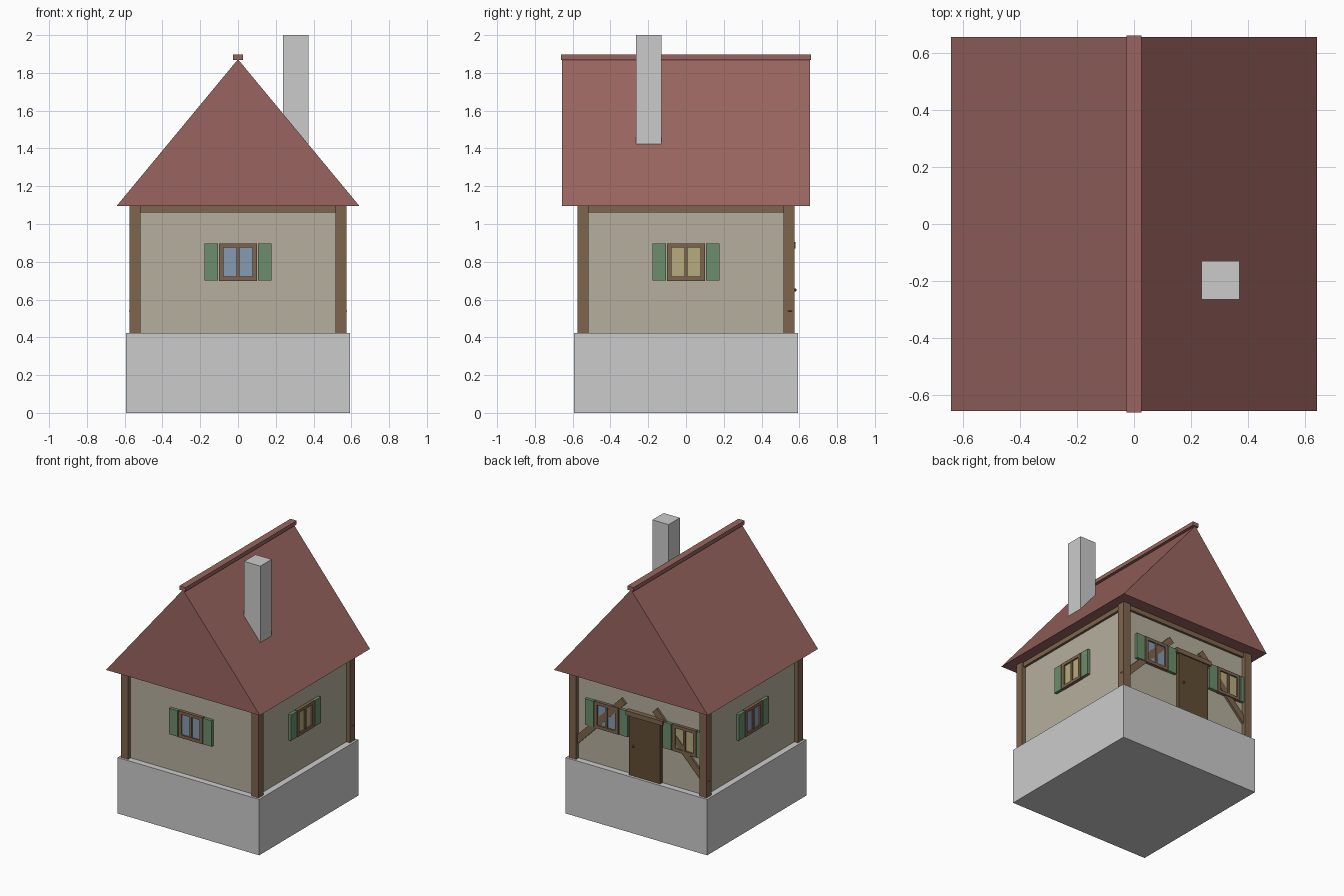
import bpy, bmesh
from math import radians, atan2, hypot
from mathutils import Matrix, Vector

if "Cube" in bpy.data.objects:
    bpy.data.objects.remove(bpy.data.objects["Cube"])


def material(name, rgb):
    m = bpy.data.materials.new(name)
    m.diffuse_color = (*rgb, 1)
    m.use_nodes = True
    m.node_tree.nodes["Principled BSDF"].inputs["Base Color"].default_value = m.diffuse_color
    return m


ROOF = material("roof_red", (0.32, 0.13, 0.115))
PLASTER = material("plaster", (0.46, 0.43, 0.34))
WOOD = material("timber", (0.21, 0.13, 0.075))
DOOR = material("door_wood", (0.12, 0.075, 0.035))
GREEN = material("shutter_green", (0.15, 0.27, 0.15))
BLUE = material("blue_glass", (0.24, 0.33, 0.44))
YELLOW = material("lit_glass", (0.47, 0.41, 0.21))


def finish(name, bm, mat=None):
    bmesh.ops.recalc_face_normals(bm, faces=bm.faces)
    me = bpy.data.meshes.new(name)
    bm.to_mesh(me)
    bm.free()
    ob = bpy.data.objects.new(name, me)
    bpy.context.collection.objects.link(ob)
    if mat:
        me.materials.append(mat)
    return ob


def boxes(name, spans, mat=None, angle=0):
    """Boxes given as (x0, x1, y0, y1, z0, z1), turned about z by angle."""
    bm = bmesh.new()
    turn = Matrix.Rotation(radians(angle), 4, 'Z')
    for x0, x1, y0, y1, z0, z1 in spans:
        place = Matrix.Translation(((x0 + x1) / 2, (y0 + y1) / 2, (z0 + z1) / 2))
        size = Matrix.Diagonal((x1 - x0, y1 - y0, z1 - z0, 1))
        bmesh.ops.create_cube(bm, size=1, matrix=turn @ place @ size)
    return finish(name, bm, mat)


# Stone base and plastered walls
boxes("stone_base", [(-.592, .592, -.592, .592, 0, .422)])
boxes("walls", [(-.545, .545, -.545, .545, .42, 1.1)], PLASTER)

# Corner posts and top beams
boxes("corner_posts", [(sx * .545 - .03, sx * .545 + .03, sy * .545 - .03, sy * .545 + .03, .42, 1.1)
                       for sx in (-1, 1) for sy in (-1, 1)], WOOD)
for side, angle in (("front", 0), ("right", 90), ("back", 180), ("left", 270)):
    boxes(side + "_top_beam", [(-.52, .52, -.563, -.53, 1.06, 1.1)], WOOD, angle)

# Solid gabled roof
bm = bmesh.new()
profile = [bm.verts.new((x, -.657, z)) for x, z in ((-.643, 1.095), (.643, 1.095), (0, 1.872))]
gable = bm.faces.new(profile)
ext = bmesh.ops.extrude_face_region(bm, geom=[gable], use_keep_orig=True)
bmesh.ops.translate(bm, vec=(0, 1.314, 0),
                    verts=[v for v in ext["geom"] if isinstance(v, bmesh.types.BMVert)])
finish("roof", bm, ROOF)
boxes("roof_ridge", [(-.026, .026, -.663, .663, 1.868, 1.897)], ROOF)
boxes("chimney", [(.237, .372, -.265, -.13, 1.35, 2.0)])


# Windows with a frame, mullion, two panes and two shutters
def window(side, angle, u, glass):
    boxes(side + "_window_frame", [
        (u - .1, u - .076, -.568, -.53, .698, .898),
        (u + .076, u + .1, -.568, -.53, .698, .898),
        (u - .076, u + .076, -.568, -.53, .698, .721),
        (u - .076, u + .076, -.568, -.53, .875, .898),
        (u - .008, u + .008, -.566, -.53, .721, .875)], WOOD, angle)
    boxes(side + "_window_panes", [
        (u - .076, u - .008, -.557, -.535, .721, .875),
        (u + .008, u + .076, -.557, -.535, .721, .875)], glass, angle)
    boxes(side + "_shutters", [
        (u - .178, u - .106, -.568, -.54, .7, .896),
        (u + .106, u + .178, -.568, -.54, .7, .896)], GREEN, angle)


window("front", 0, 0, BLUE)
window("right", 90, 0, YELLOW)
window("left", 270, 0, BLUE)
window("back_blue", 180, -.27, BLUE)
window("back_lit", 180, .38, YELLOW)

# Back door with lintel and knob
boxes("door", [(-.185, .075, .53, .572, .42, .875)], DOOR)
boxes("door_lintel", [(-.21, .1, .53, .581, .87, .905)], WOOD)
bm = bmesh.new()
bmesh.ops.create_icosphere(bm, subdivisions=2, radius=.009, matrix=Matrix.Translation((.035, .577, .65)))
finish("door_knob", bm, WOOD)

# Diagonal braces across the back wall
low, high = Vector((.56, .55, .522)), Vector((.13, .55, .96))
for s, name in ((1, "right_brace"), (-1, "left_brace")):
    d = high - low
    ang = atan2(d.z, s * d.x)
    mid = (low + high) / 2
    mid.x *= s
    bm = bmesh.new()
    bmesh.ops.create_cube(bm, size=1, matrix=Matrix.Translation(mid)
                          @ Matrix.Rotation(-ang, 4, 'Y')
                          @ Matrix.Diagonal((hypot(d.x, d.z), .022, .05, 1)))
    finish(name, bm, WOOD)
